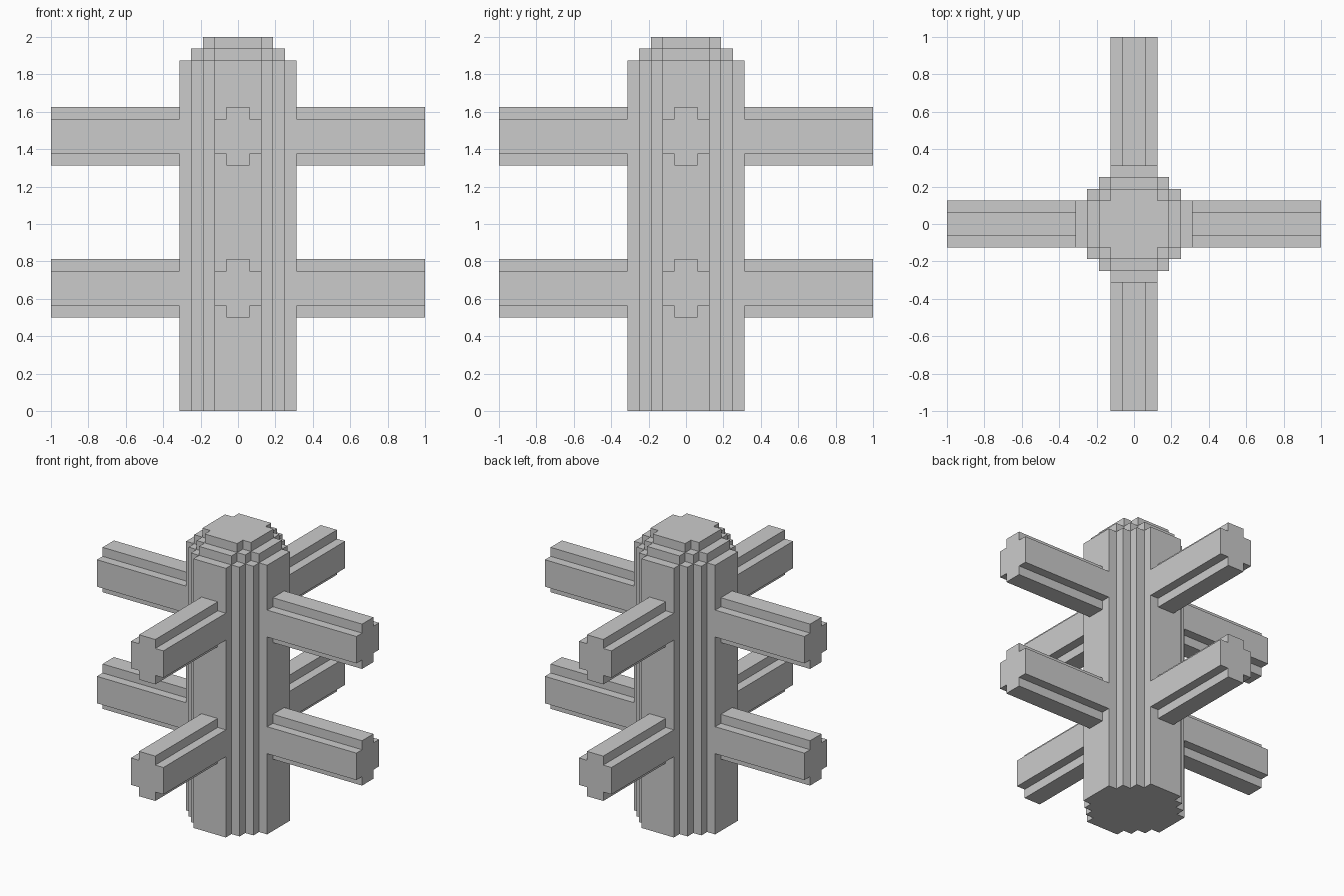
import bpy, bmesh, math
from mathutils import Matrix

if "Cube" in bpy.data.objects:
    bpy.data.objects.remove(bpy.data.objects["Cube"])

U = 1 / 16  # one block step


def stepped_profile(corners):
    """Mirror the outer corners of one quadrant into a full stepped outline."""
    quad = [corners[0]]
    for (_, b0), (a1, b1) in zip(corners, corners[1:]):
        quad += [(a1, b0), (a1, b1)]
    back = quad[::-1]
    return (quad + [(-x, y) for x, y in back]
            + [(-x, -y) for x, y in quad] + [(x, -y) for x, y in back])


def prism(name, corners, start, end, matrix=None):
    """Extrude a stepped outline along z, then place it with the matrix."""
    bm = bmesh.new()
    face = bm.faces.new([bm.verts.new((x * U, y * U, start * U))
                         for x, y in stepped_profile(corners)])
    top = bmesh.ops.extrude_face_region(bm, geom=[face], use_keep_orig=True)["geom"]
    bmesh.ops.translate(bm, vec=(0, 0, (end - start) * U),
                        verts=[g for g in top if isinstance(g, bmesh.types.BMVert)])
    if matrix:
        bm.transform(matrix)
    bmesh.ops.recalc_face_normals(bm, faces=bm.faces)
    mesh = bpy.data.meshes.new(name)
    bm.to_mesh(mesh)
    bm.free()
    obj = bpy.data.objects.new(name, mesh)
    bpy.context.collection.objects.link(obj)
    return obj


# Trunk with two narrower tiers on top
prism("column", [(5, 2), (4, 3), (3, 4), (2, 5)], 0, 30)
prism("lower_cap", [(4, 2), (3, 3), (2, 4)], 30, 31)
prism("upper_cap", [(3, 2), (2, 3)], 31, 32)

# Two levels of four arms, reaching out from the trunk faces
for level, height in (("lower", 10.5), ("upper", 23.5)):
    for i, side in enumerate(("right", "back", "left", "front")):
        place = (Matrix.Translation((0, 0, height * U))
                 @ Matrix.Rotation(i * math.pi / 2, 4, 'Z')
                 @ Matrix.Rotation(math.pi / 2, 4, 'Y'))
        # profile x becomes height, profile y becomes width
        prism(f"{level}_{side}_arm", [(2.5, 1), (1.5, 2)], 5, 16, place)
